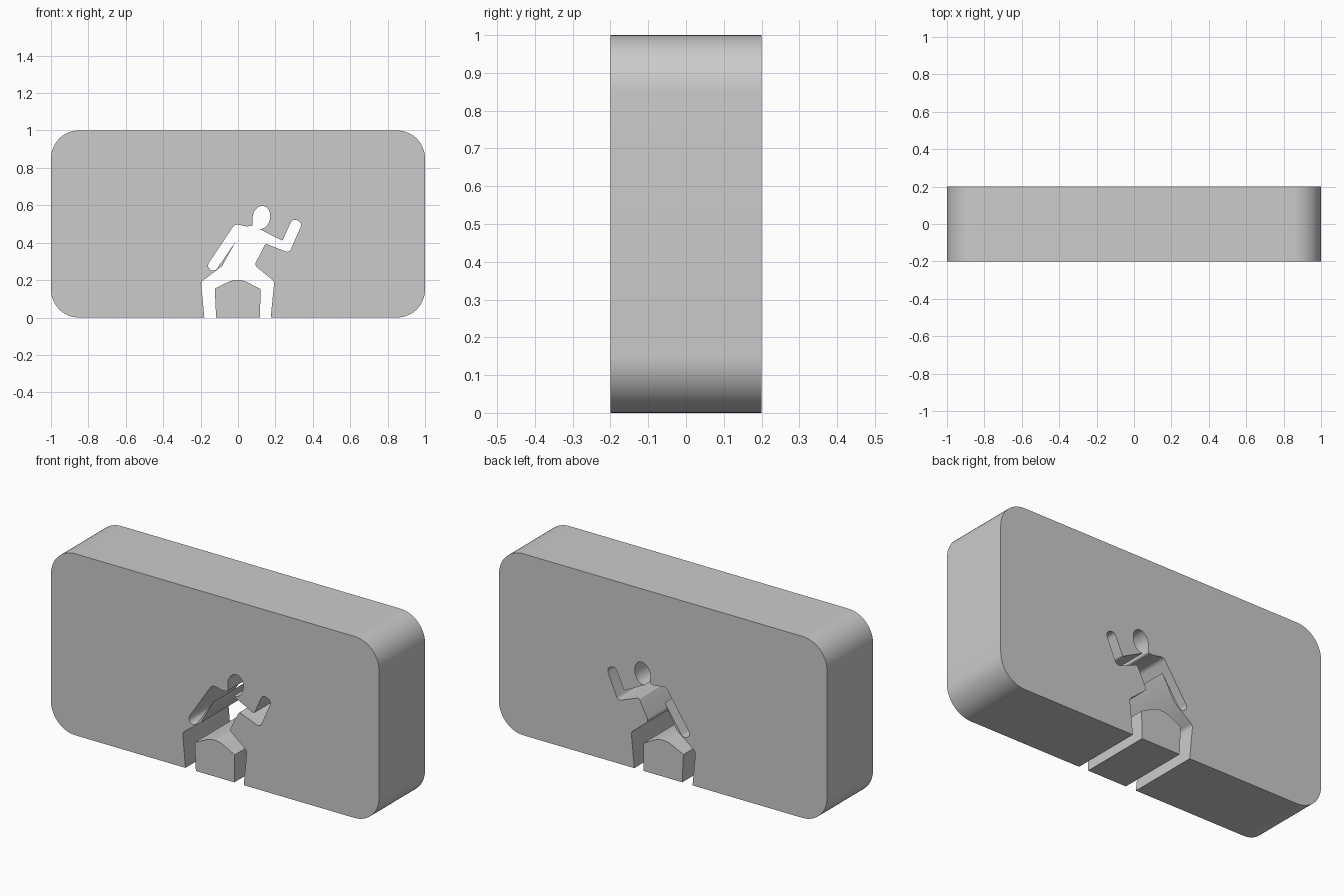
import bpy, bmesh
from math import radians, sin, cos, tan
from mathutils import Vector

if "Cube" in bpy.data.objects:
    bpy.data.objects.remove(bpy.data.objects["Cube"])

DEPTH = 0.4


def rounded(corners):
    """Turn (x, z, radius) corners into a list of points with circular fillets."""
    pts, n = [], len(corners)
    for i, (x, z, r) in enumerate(corners):
        p = Vector((x, z))
        if r == 0:
            pts.append(p)
            continue
        a = (Vector(corners[i - 1][:2]) - p).normalized()
        b = (Vector(corners[(i + 1) % n][:2]) - p).normalized()
        half = a.angle(b) / 2
        mid = (a + b).normalized()
        centre = p + mid * (r / sin(half))
        start = p + a * (r / tan(half)) - centre
        end = p + b * (r / tan(half)) - centre
        sweep = start.angle_signed(end)      # positive is clockwise
        steps = 16 if r > 0.1 else 8
        for k in range(steps + 1):
            t = -sweep * k / steps
            pts.append(centre + Vector((start.x * cos(t) - start.y * sin(t),
                                        start.x * sin(t) + start.y * cos(t))))
    return pts


def slab(name, corners):
    """Extrude a front-view outline through the full depth."""
    bm = bmesh.new()
    face = bm.faces.new([bm.verts.new((p.x, -DEPTH / 2, p.y)) for p in rounded(corners)])
    out = bmesh.ops.extrude_face_region(bm, geom=[face])
    moved = [v for v in out["geom"] if isinstance(v, bmesh.types.BMVert)]
    bmesh.ops.translate(bm, verts=moved, vec=(0, DEPTH, 0))
    bmesh.ops.recalc_face_normals(bm, faces=bm.faces)
    bmesh.ops.triangulate(bm, faces=[f for f in bm.faces if len(f.verts) > 4])
    mesh = bpy.data.meshes.new(name)
    bm.to_mesh(mesh)
    bm.free()
    obj = bpy.data.objects.new(name, mesh)
    bpy.context.collection.objects.link(obj)
    bpy.ops.object.select_all(action='DESELECT')
    obj.select_set(True)
    bpy.context.view_layer.objects.active = obj
    bpy.ops.object.shade_smooth_by_angle(angle=radians(30))
    return obj


# Left leg, torso side, hanging arm and shoulder
left_side = [
    (-0.18, 0, 0), (-0.198, 0.19, 0.025), (-0.085, 0.275, 0), (-0.01, 0.41, 0),
    (-0.126, 0.241, 0.026), (-0.170, 0.271, 0.026), (-0.017, 0.5, 0.03),
    (0.045, 0.487, 0.03), (0.078, 0.49, 0.01),
]

# Tilted oval head, open at the neck
head, tilt = [], -0.2
for k in range(25):
    a = radians(210 - 300 * k / 24)
    u, v = 0.047 * cos(a), 0.062 * sin(a)
    head.append((0.125 + u * cos(tilt) - v * sin(tilt),
                 0.535 + u * sin(tilt) + v * cos(tilt), 0))

# Raised arm, waist and right leg
right_side = [
    (0.238, 0.41, 0.008), (0.291, 0.53, 0.025), (0.345, 0.507, 0.025),
    (0.274, 0.346, 0.02), (0.147, 0.395, 0.01), (0.088, 0.28, 0.02),
    (0.194, 0.193, 0.025), (0.175, 0, 0),
]

# Panel with rounded corners and the figure cut out from the bottom edge
slab("panel", [(-1, 0, 0.15)] + left_side + head + right_side
     + [(1, 0, 0.15), (1, 1, 0.15), (-1, 1, 0.15)])

# Loose block filling the space between the legs
slab("leg_gap_block", [(-0.117, 0, 0), (-0.124, 0.155, 0), (0, 0.215, 0.12),
                       (0.12, 0.152, 0), (0.118, 0, 0)])
